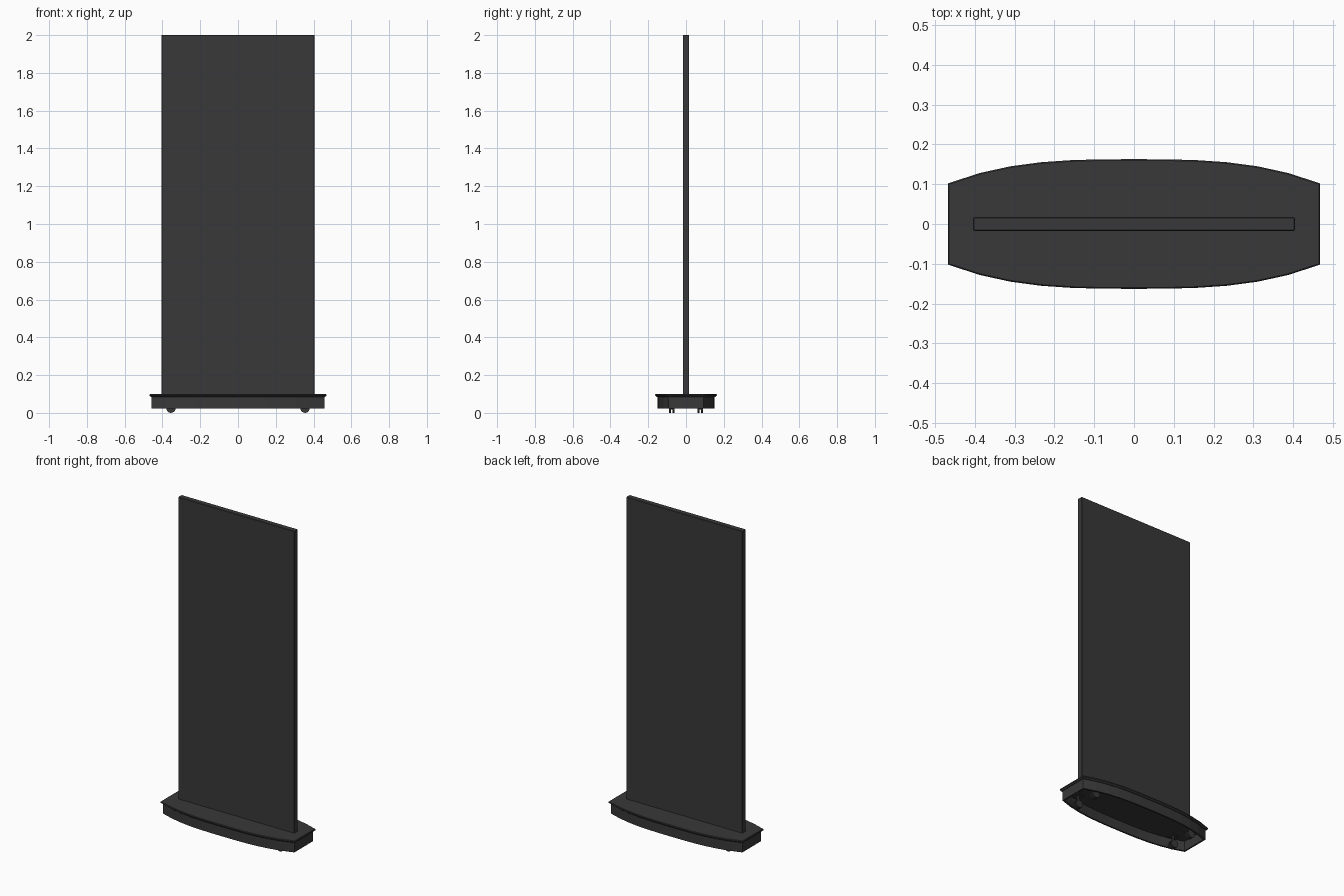
import bpy, bmesh, math
from mathutils import Matrix

if "Cube" in bpy.data.objects:
    bpy.data.objects.remove(bpy.data.objects["Cube"])

black = bpy.data.materials.new("dark_grey")
black.diffuse_color = (0.04, 0.04, 0.04, 1)
black.use_nodes = True
black.node_tree.nodes["Principled BSDF"].inputs["Base Color"].default_value = black.diffuse_color


def finish(bm, name):
    bmesh.ops.recalc_face_normals(bm, faces=bm.faces)
    me = bpy.data.meshes.new(name)
    bm.to_mesh(me)
    bm.free()
    me.materials.append(black)
    ob = bpy.data.objects.new(name, me)
    bpy.context.collection.objects.link(ob)
    return ob


def outline(half_x, end_y, mid_y, n=12):
    # bowed long sides joined by straight ends
    front = []
    for i in range(n + 1):
        t = -1 + 2 * i / n
        front.append((half_x * t, -(mid_y - (mid_y - end_y) * abs(t) ** 3)))
    return front + [(-x, -y) for x, y in front]


def loft(name, layers, closed_loop=False):
    # stack of (outline, z) rings, capped or wrapped back on itself
    bm = bmesh.new()
    rings = [[bm.verts.new((x, y, z)) for x, y in pts] for pts, z in layers]
    pairs = list(zip(rings, rings[1:]))
    if closed_loop:
        pairs.append((rings[-1], rings[0]))
    else:
        bm.faces.new(rings[0])
        bm.faces.new(rings[-1])
    for a, b in pairs:
        for i in range(len(a)):
            j = (i + 1) % len(a)
            bm.faces.new((a[i], a[j], b[j], b[i]))
    return finish(bm, name)


def box(name, size, centre, bevel=0):
    bm = bmesh.new()
    bmesh.ops.create_cube(bm, size=1, matrix=Matrix.Translation(centre) @ Matrix.Diagonal((*size, 1)))
    ob = finish(bm, name)
    if bevel:
        mod = ob.modifiers.new("bevel", 'BEVEL')
        mod.width = bevel
        mod.segments = 1
    return ob


def cylinder(name, radius, depth, centre, along_y=False):
    bm = bmesh.new()
    m = Matrix.Translation(centre)
    if along_y:
        m = m @ Matrix.Rotation(math.pi / 2, 4, 'X')
    bmesh.ops.create_cone(bm, cap_ends=True, segments=16, radius1=radius, radius2=radius, depth=depth, matrix=m)
    return finish(bm, name)


# upright display panel
box("display_panel", (0.81, 0.034, 1.905), (0, 0, 1.0475), 0.002)

# base plate with chamfered edge
loft("base_plate", [
    (outline(0.460, 0.094, 0.155), 0.084),
    (outline(0.468, 0.102, 0.163), 0.091),
    (outline(0.468, 0.102, 0.163), 0.097),
    (outline(0.465, 0.100, 0.160), 0.100)])

# hollow skirt under the plate
outer = outline(0.457, 0.092, 0.151)
inner = outline(0.447, 0.083, 0.141)
loft("base_skirt", [(outer, 0.022), (outer, 0.087), (inner, 0.087), (inner, 0.022)], True)

# twin-wheel casters at the four corners
for sx in (-1, 1):
    for sy in (-1, 1):
        x, y = sx * 0.355, sy * 0.075
        for k in (-1, 1):
            cylinder("caster_wheel", 0.025, 0.011, (x, y + k * 0.0095, 0.025), True)
        cylinder("caster_axle", 0.008, 0.024, (x, y, 0.025), True)
        box("caster_fork", (0.022, 0.007, 0.042), (x, y, 0.045))
        cylinder("caster_stem", 0.007, 0.03, (x, y, 0.066))
        box("caster_mount", (0.05, 0.045, 0.006), (x, y, 0.081))
